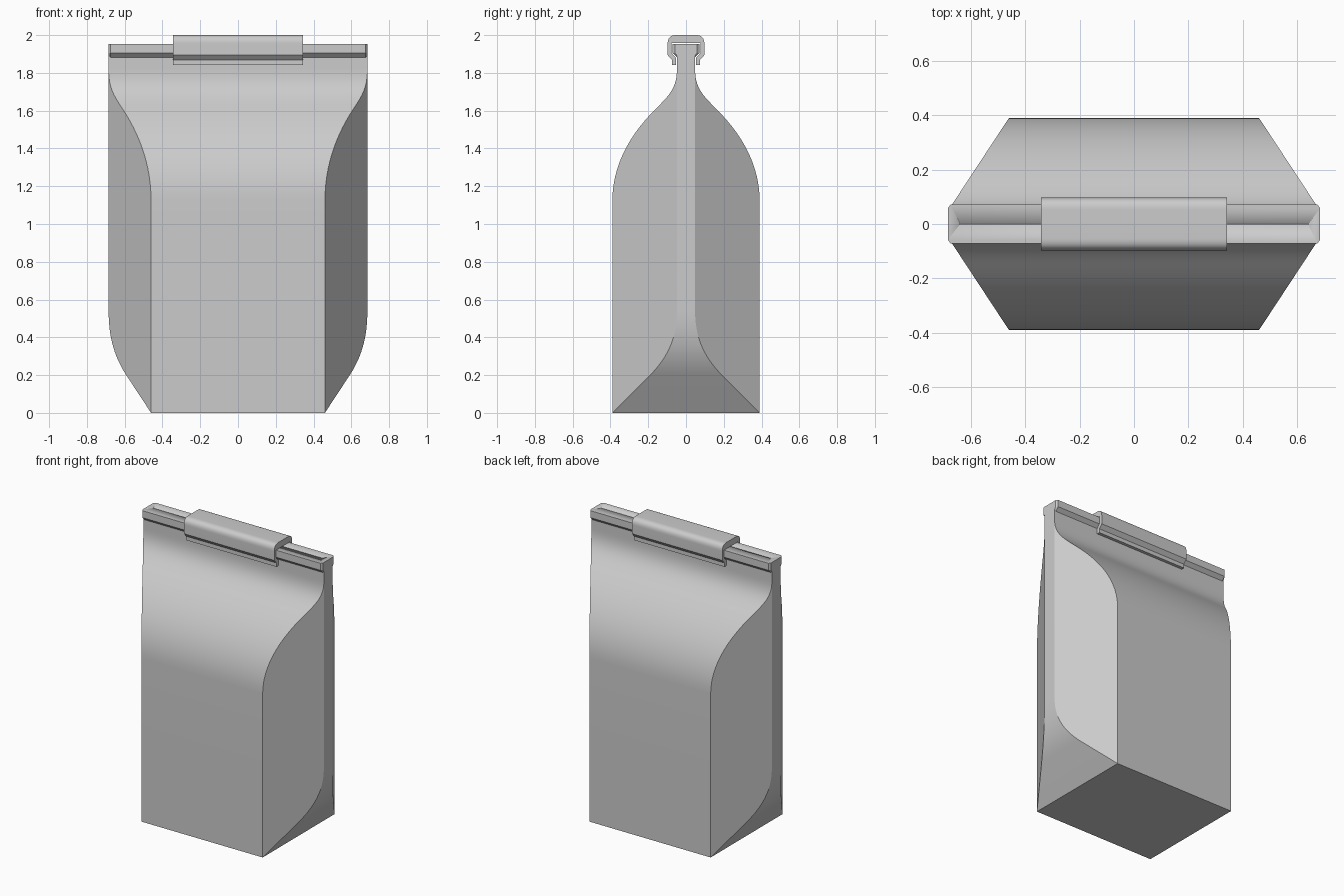
import bpy, bmesh
from mathutils import Vector
from mathutils.geometry import interpolate_bezier

if "Cube" in bpy.data.objects:
    bpy.data.objects.remove(bpy.data.objects["Cube"])

grey = bpy.data.materials.new("warm_grey")
grey.diffuse_color = (0.6, 0.6, 0.6, 1)
grey.use_nodes = True
grey.node_tree.nodes["Principled BSDF"].inputs["Base Color"].default_value = grey.diffuse_color


def finish(name, bm):
    bmesh.ops.remove_doubles(bm, verts=bm.verts, dist=0.0003)
    bmesh.ops.recalc_face_normals(bm, faces=bm.faces)
    mesh = bpy.data.meshes.new(name)
    bm.to_mesh(mesh)
    bm.free()
    obj = bpy.data.objects.new(name, mesh)
    bpy.context.collection.objects.link(obj)
    mesh.materials.append(grey)
    bpy.ops.object.select_all(action='DESELECT')
    obj.select_set(True)
    bpy.context.view_layer.objects.active = obj
    bpy.ops.object.shade_smooth_by_angle(angle=0.45)
    return obj


def loft(name, rings):
    """Skin a list of equally long point rings and close both ends."""
    bm = bmesh.new()
    loops = [[bm.verts.new(p) for p in ring] for ring in rings]
    for a, b in zip(loops, loops[1:]):
        for i in range(len(a)):
            j = (i + 1) % len(a)
            bm.faces.new((a[i], a[j], b[j], b[i]))
    bm.faces.new(loops[0])
    bm.faces.new(loops[-1])
    return finish(name, bm)


def octagon(xa, ya, xb, yb, z):
    """Ring with front/back corners (xa, ya) and end corners (xb, yb)."""
    q = [(xa, ya), (xb, yb), (xb, -yb), (xa, -ya)]
    return [(x, y, z) for x, y in q] + [(-x, -y, z) for x, y in q]


def curve(*pts):
    return [tuple(p.xy) for p in interpolate_bezier(*[Vector((*p, 0)) for p in pts], 14)]


# Bag: the gusset plane joins a depth profile and a width profile
W0, D0, W1, D1 = 0.46, 0.39, 0.685, 0.048
k = (D0 - D1) / (W1 - W0)
rings = []
lower = [(W0, 0)] + curve((.595, .205), (.655, .30), (W1, .40), (W1, .54))
for w, z in lower:
    rings.append(octagon(W0, D0, w, D0 - (w - W0) * k, z))
upper = curve((D0, 1.12), (D0, 1.32), (.29, 1.48), (.16, 1.61))
upper += curve((.16, 1.61), (.09, 1.68), (D1, 1.72), (D1, 1.82))[1:] + [(D1, 1.89)]
for d, z in upper:
    rings.append(octagon(W0 + (D0 - d) / k, d, W1, D1, z))
loft("bag", rings)

# Closing strip along the top, with a bevelled underside
strip = loft("closing_strip", [
    octagon(.675, .046, .685, .040, 1.88),
    octagon(.675, .071, .685, .058, 1.905),
    octagon(.675, .071, .685, .058, 1.953)])

# Narrow slit in the strip
slit = loft("slit_cutter", [octagon(.64, .002, .641, .001, z) for z in (1.925, 1.98)])
slit.hide_render = True
slit.hide_viewport = True
cut = strip.modifiers.new("slit", 'BOOLEAN')
cut.object = slit
cut.operation = 'DIFFERENCE'
cut.solver = 'EXACT'

# Sliding clip: hooked channel profile pushed along x
half = [(.076, 1.957), (.076, 1.905), (.053, 1.88), (.053, 1.841),
        (.074, 1.841), (.074, 1.868), (.097, 1.894)]
half += curve((.097, 1.955), (.097, 1.985), (.082, 2.0), (.052, 2.0))
profile = half + [(-y, z) for y, z in reversed(half)]
loft("sliding_clip", [[(x, y, z) for y, z in profile] for x in (-.343, .343)])
